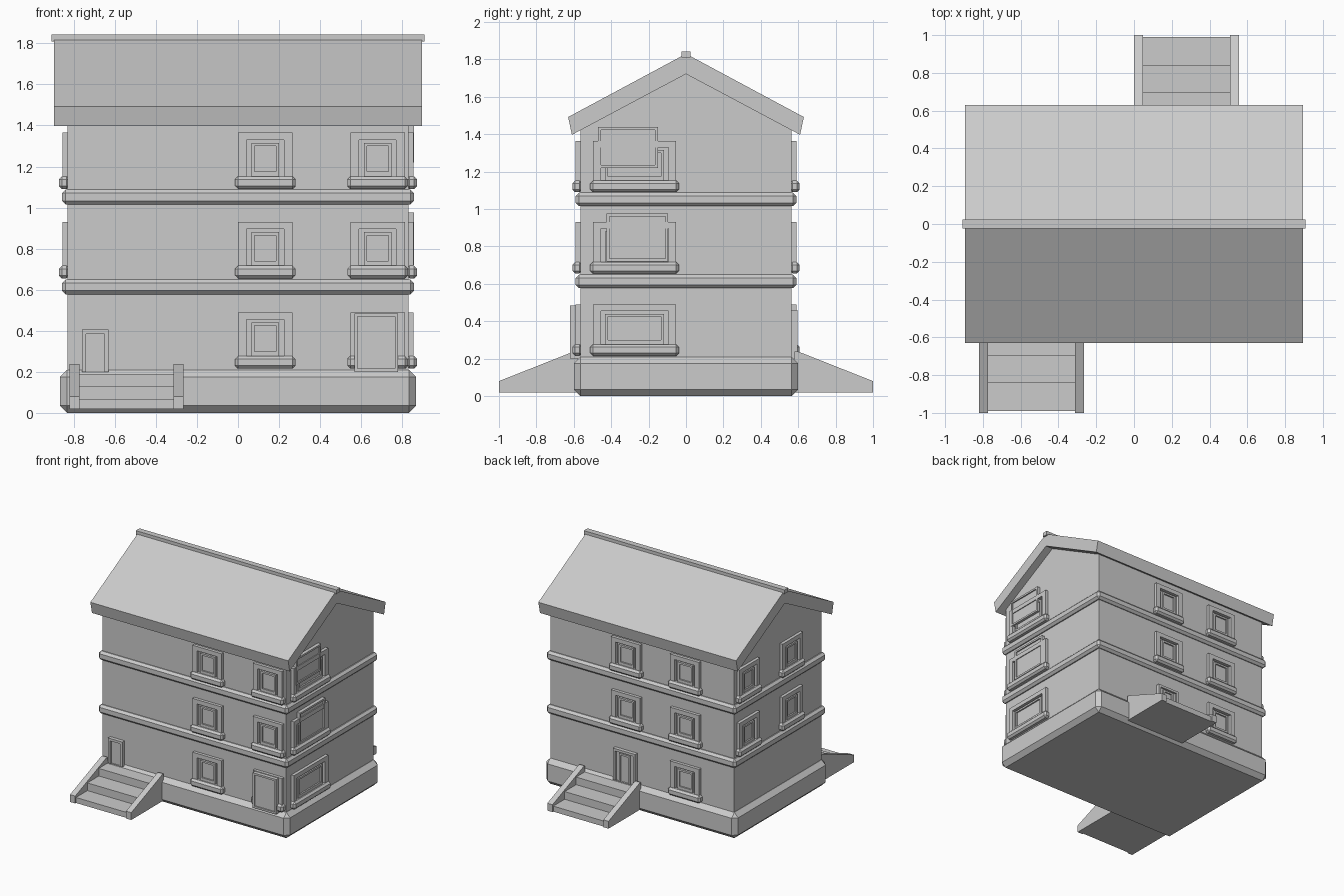
import bpy, bmesh, math
from mathutils import Matrix, Vector

if "Cube" in bpy.data.objects:
    bpy.data.objects.remove(bpy.data.objects["Cube"])

mat = bpy.data.materials.new("plain grey")
mat.diffuse_color = (0.6, 0.6, 0.6, 1)
mat.use_nodes = True
mat.node_tree.nodes["Principled BSDF"].inputs["Base Color"].default_value = mat.diffuse_color


def finish(name, bm, matrix=None):
    if matrix is not None:
        bmesh.ops.transform(bm, matrix=matrix, verts=bm.verts)
    bmesh.ops.recalc_face_normals(bm, faces=bm.faces)
    me = bpy.data.meshes.new(name)
    bm.to_mesh(me)
    bm.free()
    me.materials.append(mat)
    ob = bpy.data.objects.new(name, me)
    bpy.context.collection.objects.link(ob)
    return ob


def box(name, x0, x1, y0, y1, z0, z1, bevel=0, matrix=None):
    bm = bmesh.new()
    bmesh.ops.create_cube(bm, size=1)
    for v in bm.verts:
        v.co = Vector(((x0 + x1) / 2 + v.co.x * (x1 - x0),
                       (y0 + y1) / 2 + v.co.y * (y1 - y0),
                       (z0 + z1) / 2 + v.co.z * (z1 - z0)))
    if bevel:
        bmesh.ops.bevel(bm, geom=bm.edges[:], offset=bevel, segments=1,
                        affect='EDGES', profile=0.5)
    return finish(name, bm, matrix)


def extrude_x(name, profile, x0, x1, matrix=None):
    """Extrude a (y, z) outline along x."""
    bm = bmesh.new()
    a = [bm.verts.new((x0, y, z)) for y, z in profile]
    b = [bm.verts.new((x1, y, z)) for y, z in profile]
    n = len(a)
    bm.faces.new(a)
    bm.faces.new(b[::-1])
    for i in range(n):
        bm.faces.new((a[i], b[i], b[(i + 1) % n], a[(i + 1) % n]))
    return finish(name, bm, matrix)


def ring(name, outer, inner, depth, matrix):
    """Rectangular frame (u0, u1, z0, z1) standing out from the wall at local y = 0."""
    bm = bmesh.new()

    def loop(r, y):
        u0, u1, z0, z1 = r
        return [bm.verts.new((u, y, z)) for u, z in
                ((u0, z0), (u1, z0), (u1, z1), (u0, z1))]
    loops = [loop(outer, 0.01), loop(outer, -depth), loop(inner, -depth), loop(inner, 0.01)]
    for k in range(4):
        p, q = loops[k], loops[(k + 1) % 4]
        for i in range(4):
            j = (i + 1) % 4
            bm.faces.new((p[i], p[j], q[j], q[i]))
    return finish(name, bm, matrix)


# Wall frames: local x runs along the wall, local -y points outwards
HX, HY = 0.83, 0.565


def wall(deg, x, y):
    return Matrix.Translation((x, y, 0)) @ Matrix.Rotation(math.radians(deg), 4, 'Z')


FRONT, RIGHT = wall(0, 0, -HY), wall(90, HX, 0)
BACK, LEFT = wall(180, 0, HY), wall(-90, -HX, 0)
FLOORS = (0.215, 0.655, 1.09)


def window(m, c, z, w=0.265):
    h = w / 2
    # surround, sill, inner frame and pane
    ring("window_surround", (c - h, c + h, z + 0.03, z + 0.275),
         (c - h + 0.042, c + h - 0.042, z + 0.055, z + 0.24), 0.025, m)
    box("window_sill", c - h - 0.015, c + h + 0.015, -0.043, 0.01, z, z + 0.062, 0.015, m)
    ring("window_frame", (c - h + 0.065, c + h - 0.065, z + 0.055, z + 0.225),
         (c - h + 0.08, c + h - 0.08, z + 0.085, z + 0.21), 0.018, m)
    box("window_pane", c - h + 0.07, c + h - 0.07, -0.006, 0.01, z + 0.06, z + 0.22, 0, m)


def door(m, c, w, z1):
    h = w / 2
    ring("door_frame", (c - h, c + h, 0.2, z1), (c - h + 0.02, c + h - 0.02, 0.2, z1 - 0.02),
         0.03, m)
    box("door_leaf", c - h + 0.01, c + h - 0.01, -0.015, 0.01, 0.2, z1 - 0.01, 0, m)


# Body with gables
extrude_x("walls", [(-HY, 0.1), (HY, 0.1), (HY, 1.43), (0, 1.725), (-HY, 1.43)], -HX, HX)
# Plinth and floor bands
box("plinth", -0.868, 0.868, -0.6, 0.6, 0, 0.21, 0.035)
for z in (0.577, 1.015):
    box("floor_band", -0.857, 0.857, -0.59, 0.59, z, z + 0.073, 0.018)
# Roof
extrude_x("roof", [(-0.63, 1.492), (-0.61, 1.397), (0, 1.722), (0.61, 1.397),
                   (0.63, 1.492), (0, 1.83)], -0.895, 0.895)
box("ridge_cap", -0.908, 0.908, -0.024, 0.024, 1.81, 1.843)

# Windows, floor by floor
for i, z in enumerate(FLOORS):
    window(FRONT, 0.133, z)
    window(FRONT, 0.68, z)
    window(RIGHT, -0.275, z, 0.445)
    window(BACK, 0.40, z)
    if i > 0:
        window(BACK, -0.134, z)
        window(LEFT, -0.396, z)
        window(LEFT, 0.16, z)

# Shutter box over the lower front window and roller boxes on the right side
box("front_shutter", 0.567, 0.78, -0.045, 0.01, 0.2, 0.485, 0, FRONT)
ring("front_shutter_rim", (0.567, 0.78, 0.2, 0.485), (0.582, 0.765, 0.215, 0.47), 0.055, FRONT)
for u0, u1, z0, z1 in ((-0.425, -0.095, 0.72, 0.975), (-0.47, -0.15, 1.22, 1.438)):
    box("side_shutter", u0, u1, -0.018, 0.01, z0, z1, 0, RIGHT)
    ring("side_shutter_rim", (u0, u1, z0, z1),
         (u0 + 0.015, u1 - 0.015, z0 + 0.015, z1 - 0.015), 0.028, RIGHT)

# Doors
door(FRONT, -0.695, 0.13, 0.405)
door(BACK, -0.145, 0.2, 0.46)
ring("back_door_inner_frame", (-0.195, -0.095, 0.2, 0.43), (-0.18, -0.11, 0.2, 0.415), 0.025, BACK)

# Stairs with sloped side walls, front and back
for cx, s in ((-0.543, 1), (0.278, -1)):
    m = Matrix.Translation((cx, 0, 0)) @ Matrix.Diagonal((1, s, 1, 1))
    extrude_x("steps", [(-0.58, 0.02), (-0.99, 0.02), (-0.99, 0.065), (-0.843, 0.065),
                        (-0.843, 0.128), (-0.695, 0.128), (-0.695, 0.19), (-0.58, 0.19)],
              -0.24, 0.24, m)
    for x in (-0.277, 0.23):
        extrude_x("stair_side", [(-0.58, 0.02), (-1.0, 0.02), (-1.0, 0.08),
                                 (-0.6, 0.238), (-0.58, 0.238)], x, x + 0.047, m)
